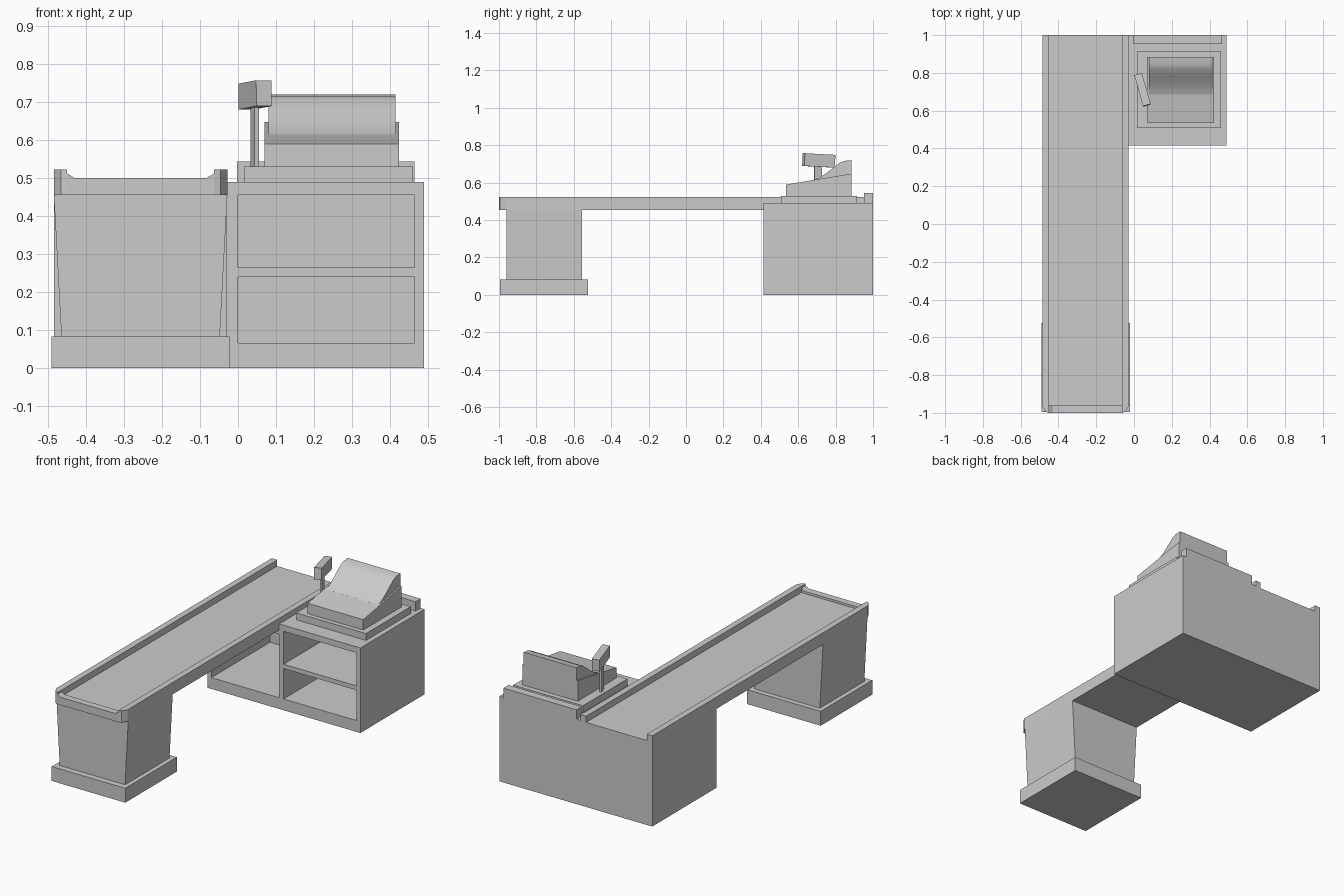
import bpy, bmesh
from math import radians
from mathutils import Matrix, Vector

if "Cube" in bpy.data.objects:
    bpy.data.objects.remove(bpy.data.objects["Cube"])


def prism(name, pts, axis, a, b):
    """Extrude a 2D outline along an axis: x takes (y, z), y takes (x, z), z takes (x, y)."""
    place = {'x': lambda p, t: (t, p[0], p[1]),
             'y': lambda p, t: (p[0], t, p[1]),
             'z': lambda p, t: (p[0], p[1], t)}[axis]
    bm = bmesh.new()
    lo = [bm.verts.new(place(p, a)) for p in pts]
    hi = [bm.verts.new(place(p, b)) for p in pts]
    bm.faces.new(lo)
    bm.faces.new(hi[::-1])
    n = len(pts)
    for i in range(n):
        j = (i + 1) % n
        bm.faces.new((lo[i], hi[i], hi[j], lo[j]))
    bmesh.ops.recalc_face_normals(bm, faces=bm.faces)
    me = bpy.data.meshes.new(name)
    bm.to_mesh(me)
    bm.free()
    ob = bpy.data.objects.new(name, me)
    bpy.context.collection.objects.link(ob)
    return ob


def box(name, x0, x1, y0, y1, z0, z1):
    return prism(name, [(x0, y0), (x1, y0), (x1, y1), (x0, y1)], 'z', z0, z1)


def turned_box(name, centre, size, turn, pitch=0):
    x, y, z = (s / 2 for s in size)
    ob = box(name, -x, x, -y, y, -z, z)
    ob.data.transform(Matrix.Translation(Vector(centre))
                      @ Matrix.Rotation(radians(turn), 4, 'Z')
                      @ Matrix.Rotation(radians(pitch), 4, 'X'))
    return ob


# Cabinet: stepped top (lower under the conveyor), three open compartments
cabinet = prism("cabinet", [(-0.485, 0), (0.49, 0), (0.49, 0.49), (-0.03, 0.49),
                            (-0.03, 0.455), (-0.485, 0.455)], 'y', 0.415, 1.0)
compartments = [("upper_shelf", 0.0, 0.465, 0.265, 0.455),
                ("lower_shelf", 0.0, 0.465, 0.065, 0.24),
                ("conveyor_bay", -0.46, -0.03, 0.065, 0.43)]
for part, x0, x1, z0, z1 in compartments:
    cutter = box(part + "_cutter", x0, x1, 0.3, 0.95, z0, z1)
    cutter.hide_render = True
    cutter.hide_viewport = True
    mod = cabinet.modifiers.new(part, 'BOOLEAN')
    mod.object = cutter
    mod.operation = 'DIFFERENCE'
    mod.solver = 'EXACT'

# Conveyor: belt bed, two side rails with clipped front corners, low front lip
box("conveyor_bed", -0.45, -0.063, -0.965, 1.0, 0.455, 0.487)
mid = -0.2565
for side, s in (("left", -1), ("right", 1)):
    rail = [(0.2285, 1), (0.2285, -0.965), (0.21, -0.995), (0.1935, -1), (0.1935, 1)]
    prism(side + "_rail", [(mid + s * x, y) for x, y in rail], 'z', 0.455, 0.523)
prism("front_lip", [(-0.45, 0.455), (-0.063, 0.455), (-0.063, 0.512),
                    (-0.083, 0.5), (-0.43, 0.5), (-0.45, 0.512)], 'y', -1.0, -0.96)

# Front support: plinth and a leg that widens upwards
box("leg_plinth", -0.491, -0.022, -0.995, -0.525, 0, 0.083)
prism("front_leg", [(-0.465, 0.083), (-0.048, 0.083), (-0.028, 0.455),
                    (-0.485, 0.455)], 'y', -0.96, -0.555)

# Counter top: rear rail and register platform
box("rear_rail", -0.002, 0.465, 0.953, 1.0, 0.49, 0.544)
box("register_platform", 0.016, 0.461, 0.508, 0.915, 0.49, 0.53)

# Register: sloped lower body and a curved upper hood
prism("register_body", [(0.535, 0.53), (0.885, 0.53), (0.885, 0.648),
                        (0.535, 0.59)], 'x', 0.07, 0.424)
hood = prism("register_hood", [(0.885, 0.6), (0.885, 0.72), (0.845, 0.716), (0.82, 0.705),
                               (0.785, 0.678), (0.745, 0.647), (0.715, 0.628),
                               (0.685, 0.615), (0.685, 0.6)], 'x', 0.08, 0.415)
bpy.context.view_layer.objects.active = hood
hood.select_set(True)
bpy.ops.object.shade_smooth_by_angle(angle=radians(30))

# Customer display on a slim post
turned_box("display_post", (0.044, 0.705, 0.61), (0.012, 0.04, 0.16), 16)
turned_box("display_screen", (0.045, 0.71, 0.719), (0.042, 0.17, 0.068), 16, -3)
